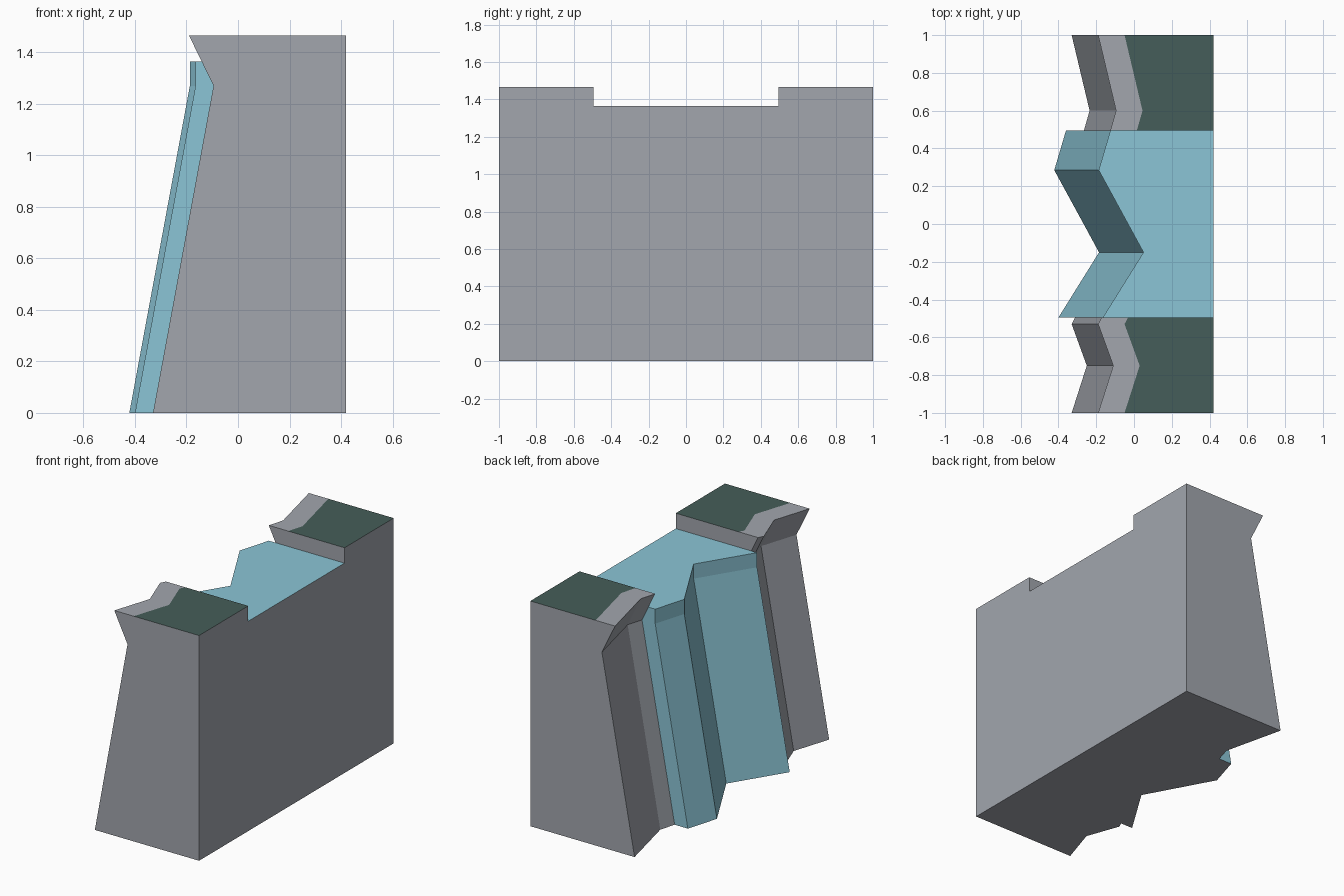
import bpy
import bmesh

if "Cube" in bpy.data.objects:
    bpy.data.objects.remove(bpy.data.objects["Cube"])


def material(name, color):
    mat = bpy.data.materials.new(name)
    mat.diffuse_color = (*color, 1)
    mat.use_nodes = True
    mat.node_tree.nodes["Principled BSDF"].inputs["Base Color"].default_value = mat.diffuse_color
    return mat


rock = material("rock_grey", (0.36, 0.38, 0.42))
grass = material("grass_green", (0.06, 0.11, 0.10))
water = material("water_blue", (0.26, 0.56, 0.67))

BACK = 0.42


def loft(name, path, profile, edge_slots, end_slot, mats):
    """Sweep an outline along (y, x) path points. Profile points are (x offset, z);
    an offset of None stays on the flat back wall."""
    bm = bmesh.new()
    rings = []
    for y, x in path:
        rings.append([bm.verts.new((BACK if dx is None else x + dx, y, z))
                      for dx, z in profile])
    n = len(profile)
    for a, b in zip(rings, rings[1:]):
        for i in range(n):
            j = (i + 1) % n
            face = bm.faces.new((a[i], a[j], b[j], b[i]))
            face.material_index = edge_slots[i]
    for ring in (rings[0], rings[-1]):
        bm.faces.new(ring).material_index = end_slot
    bmesh.ops.recalc_face_normals(bm, faces=bm.faces)
    mesh = bpy.data.meshes.new(name)
    bm.to_mesh(mesh)
    bm.free()
    for mat in mats:
        mesh.materials.append(mat)
    obj = bpy.data.objects.new(name, mesh)
    bpy.context.collection.objects.link(obj)


# Cliff outline: sloped face, overhanging lip, rock rim, grass top, back, bottom
cliff = [(0, 0), (0.235, 1.27), (0.14, 1.465), (0.28, 1.465), (None, 1.465), (None, 0)]
cliff_slots = [0, 0, 0, 1, 0, 0]
cliff_paths = {
    "cliff_near": [(-1, -0.33), (-0.75, -0.25), (-0.53, -0.33), (-0.495, -0.312)],
    "cliff_far": [(0.495, -0.265), (0.6, -0.235), (1, -0.33)],
}
for name, path in cliff_paths.items():
    loft(name, path, cliff, cliff_slots, 0, [rock, grass])

# Waterfall: sloped sheet, short vertical lip, flat river top, rock back and bottom
fall = [(0, 0), (0.235, 1.27), (0.235, 1.365), (None, 1.365), (None, 0)]
fall_path = [(-0.495, -0.40), (-0.15, -0.185), (0.285, -0.422), (0.495, -0.36)]
loft("waterfall", fall_path, fall, [1, 1, 1, 0, 0], 1, [rock, water])
